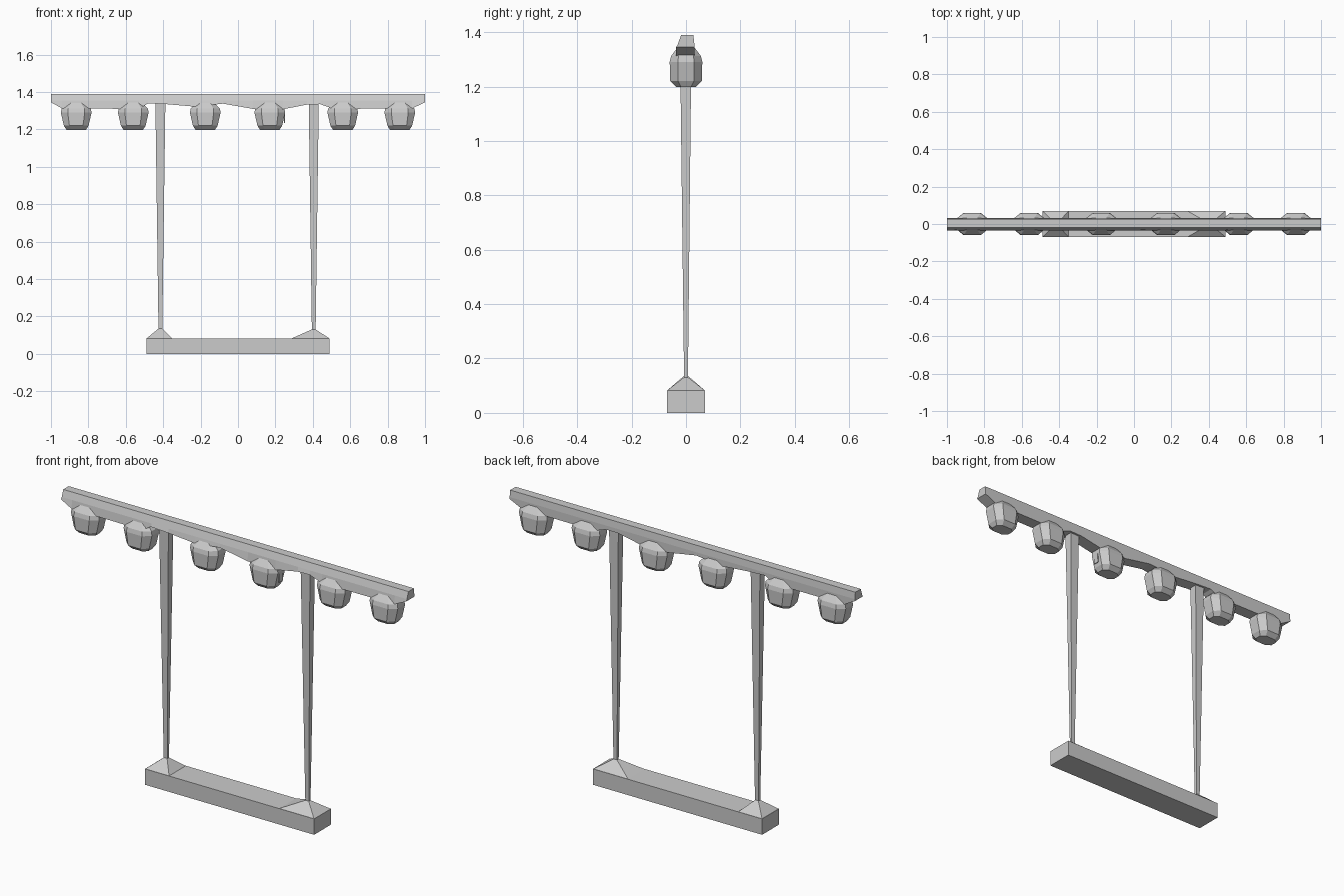
import bpy, bmesh

if "Cube" in bpy.data.objects:
    bpy.data.objects.remove(bpy.data.objects["Cube"])


def loft(name, rings):
    """Skin matching rings of points and cap both ends."""
    bm = bmesh.new()
    loops = [[bm.verts.new(p) for p in ring] for ring in rings]
    n = len(loops[0])
    for a, b in zip(loops, loops[1:]):
        for i in range(n):
            j = (i + 1) % n
            bm.faces.new((a[i], a[j], b[j], b[i]))
    bm.faces.new(loops[0])
    bm.faces.new(loops[-1])
    bmesh.ops.recalc_face_normals(bm, faces=bm.faces)
    mesh = bpy.data.meshes.new(name)
    bm.to_mesh(mesh)
    bm.free()
    ob = bpy.data.objects.new(name, mesh)
    bpy.context.collection.objects.link(ob)
    return ob


def rect(x0, x1, y0, y1, z):
    return [(x0, y0, z), (x1, y0, z), (x1, y1, z), (x0, y1, z)]


def octagon(cx, hx, hy, z):
    ix, iy = hx * 0.55, hy * 0.5
    pts = [(hx, -iy), (hx, iy), (ix, hy), (-ix, hy),
           (-hx, iy), (-hx, -iy), (-ix, -hy), (ix, -hy)]
    return [(cx + x, y, z) for x, y in pts]


# Base bar
loft("base_bar", [rect(-0.49, 0.49, -0.07, 0.07, z) for z in (0, 0.083)])

# Sloped feet and tapered posts
for side, px, f0, f1, apex in (("left", -0.415, -0.49, -0.35, 0.137),
                               ("right", 0.405, 0.285, 0.49, 0.132)):
    loft(side + "_foot", [rect(f0, f1, -0.07, 0.07, 0.082),
                          rect(px - 0.008, px + 0.008, -0.006, 0.006, apex)])
    loft(side + "_post", [rect(px - 0.010, px + 0.010, -0.007, 0.007, 0.12),
                          rect(px - 0.027, px + 0.027, -0.022, 0.020, 1.36)])

# Crossbar with a wavy underside: (x, underside height)
underside = [(-1, 1.345), (-0.94, 1.312), (-0.53, 1.310), (-0.48, 1.340),
             (-0.38, 1.335), (-0.23, 1.322), (-0.08, 1.338), (0.08, 1.31),
             (0.24, 1.308), (0.37, 1.333), (0.44, 1.335), (0.51, 1.31),
             (0.93, 1.312), (1, 1.345)]
loft("crossbar", [[(x, -0.018, 1.39), (x, 0.027, 1.39), (x, 0.031, 1.355),
                   (x, 0.031, z), (x, -0.036, z), (x, -0.03, 1.355)]
                  for x, z in underside])

# Hanging insulators
for i, cx in enumerate((-0.865, -0.56, -0.175, 0.17, 0.56, 0.865)):
    loft(f"insulator_{i + 1}", [octagon(cx, 0.052, 0.036, 1.198),
                                octagon(cx, 0.066, 0.058, 1.220),
                                octagon(cx, 0.082, 0.060, 1.290),
                                octagon(cx, 0.078, 0.055, 1.312),
                                octagon(cx, 0.045, 0.030, 1.345)])

# Small clip beside one insulator
loft("clip", [rect(0.246, 0.250, -0.015, 0.015, 1.235),
              rect(0.246, 0.252, -0.015, 0.015, 1.29)])
